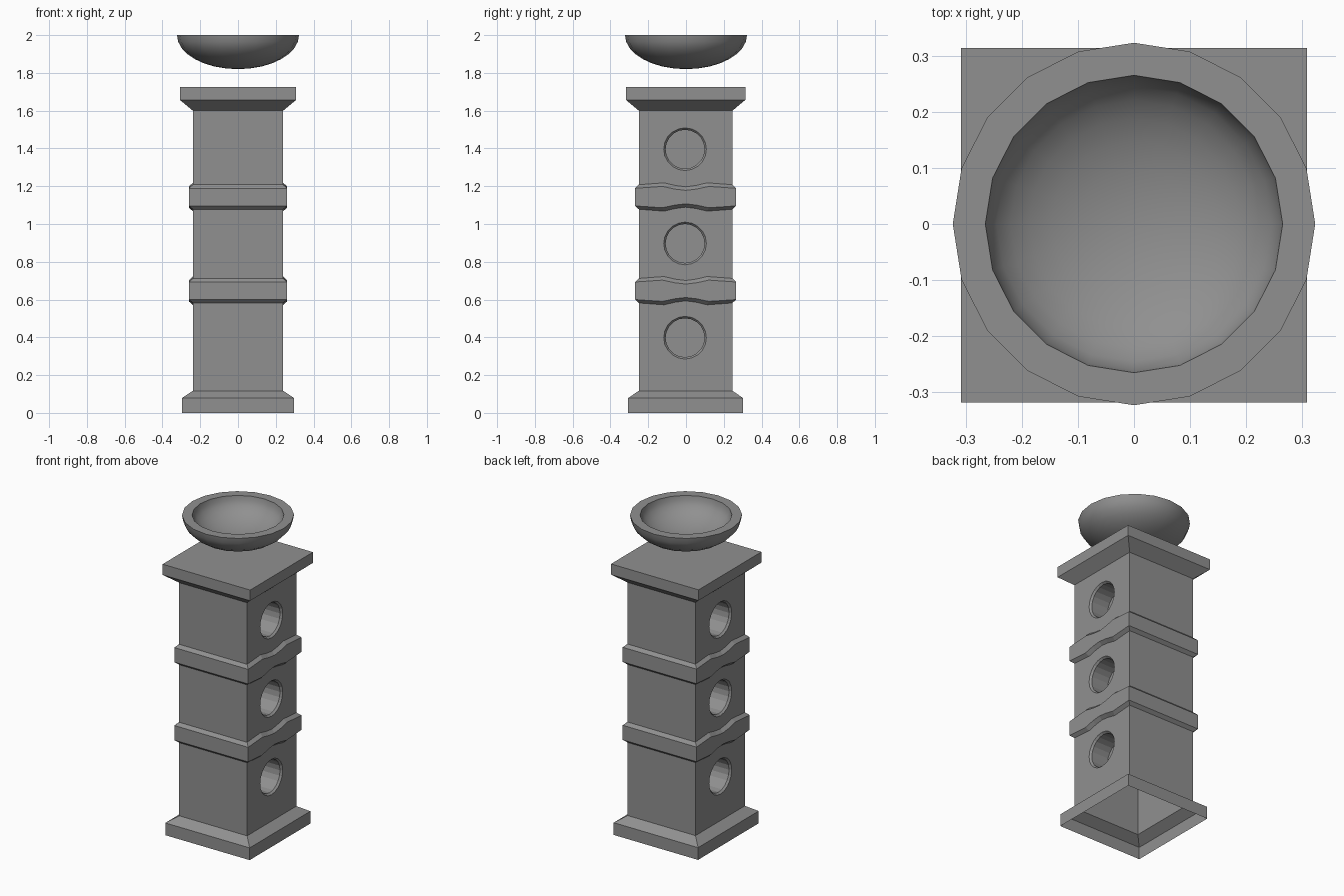
import bpy, bmesh, math

if "Cube" in bpy.data.objects:
    bpy.data.objects.remove(bpy.data.objects["Cube"])

# Offsets along the side faces where the bands pinch around the holes
WAVE = [(-1, 0), (-0.46, .01), (-0.22, -.004), (0, -.011), (0.22, -.004), (0.46, .01), (1, 0)]

# Dark grey stone
stone = bpy.data.materials.new("dark_stone")
stone.diffuse_color = (.28, .28, .28, 1)
stone.use_nodes = True
stone.node_tree.nodes["Principled BSDF"].inputs["Base Color"].default_value = stone.diffuse_color


def finish(bm, name):
    bmesh.ops.recalc_face_normals(bm, faces=bm.faces)
    mesh = bpy.data.meshes.new(name)
    bm.to_mesh(mesh)
    bm.free()
    mesh.materials.append(stone)
    ob = bpy.data.objects.new(name, mesh)
    bpy.context.collection.objects.link(ob)
    return ob


def ring(bm, hx, hy, z, sign=0):
    right = [bm.verts.new((hx, t * hy, z + sign * w)) for t, w in WAVE]
    left = [bm.verts.new((-hx, -t * hy, z + sign * w)) for t, w in WAVE]
    return right + left


def edge(bm, a, b):
    return bm.edges.get((a, b)) or bm.edges.new((a, b))


def circle(bm, x, y, z, r, n=20):
    return [bm.verts.new((x, y + r * math.cos(2 * math.pi * i / n),
                          z + r * math.sin(2 * math.pi * i / n))) for i in range(n)]


def loft(bm, a, b):
    n = len(a)
    for i in range(n):
        bm.faces.new((a[i], a[(i + 1) % n], b[(i + 1) % n], b[i]))


def holed_panel(bm, low, high, z):
    # Flat side panel with a chamfered round recess
    x = low[0].co.x
    side = 1 if x > 0 else -1
    rim = circle(bm, x, -.003, z, .113)
    outline = low + high[::-1]
    edges = [edge(bm, loop[i - 1], loop[i]) for loop in (outline, rim) for i in range(len(loop))]
    bmesh.ops.triangle_fill(bm, edges=edges, use_beauty=True, normal=(side, 0, 0))
    lip = circle(bm, x - side * .012, -.003, z, .103)
    end = circle(bm, x - side * .13, -.003, z, .103)
    loft(bm, rim, lip)
    loft(bm, lip, end)
    bm.faces.new(end)


# Column: open-bottomed shell with plinth, two bands and capital
bm = bmesh.new()
stages = [(.297, .305, 0), (.297, .305, .078), (.239, .248, .117)]
for dz in (0, .496):
    stages += [(.239, .248, .582 + dz, -1), (.26, .267, .60 + dz, -1),
               (.26, .267, .693 + dz, 1), (.239, .248, .712 + dz, 1)]
stages += [(.239, .248, 1.60), (.308, .316, 1.657), (.308, .316, 1.725)]
rings = [ring(bm, *s) for s in stages]
panels = {2: .398, 6: .897, 10: 1.396}
n = len(WAVE)
for i, (a, b) in enumerate(zip(rings, rings[1:])):
    if i in panels:
        for s in (0, n):
            holed_panel(bm, a[s:s + n], b[s:s + n], panels[i])
            j, k = s + n - 1, (s + n) % (2 * n)
            bm.faces.new((a[j], a[k], b[k], b[j]))
    else:
        loft(bm, a, b)
bm.faces.new(rings[-1])
bmesh.ops.translate(bm, verts=bm.verts, vec=(0, -.002, 0))
finish(bm, "column")

# Bowl: revolved thick half ellipsoid floating above the capital
bm = bmesh.new()
steps, sides = 8, 20
angles = [math.pi / 2 * i / steps for i in range(steps + 1)]
profile = [(.323 * math.sin(a), 2 - .18 * math.cos(a)) for a in angles]
profile += [(.265 * math.sin(a), 2 - .14 * math.cos(a)) for a in reversed(angles)]
loops = [[bm.verts.new((r * math.cos(2 * math.pi * i / sides),
                        r * math.sin(2 * math.pi * i / sides), z)) for i in range(sides)]
         for r, z in profile]
for a, b in zip(loops, loops[1:]):
    loft(bm, a, b)
bmesh.ops.remove_doubles(bm, verts=bm.verts, dist=1e-4)
bowl = finish(bm, "bowl")
bpy.context.view_layer.objects.active = bowl
bowl.select_set(True)
bpy.ops.object.shade_smooth_by_angle(angle=math.radians(35))
